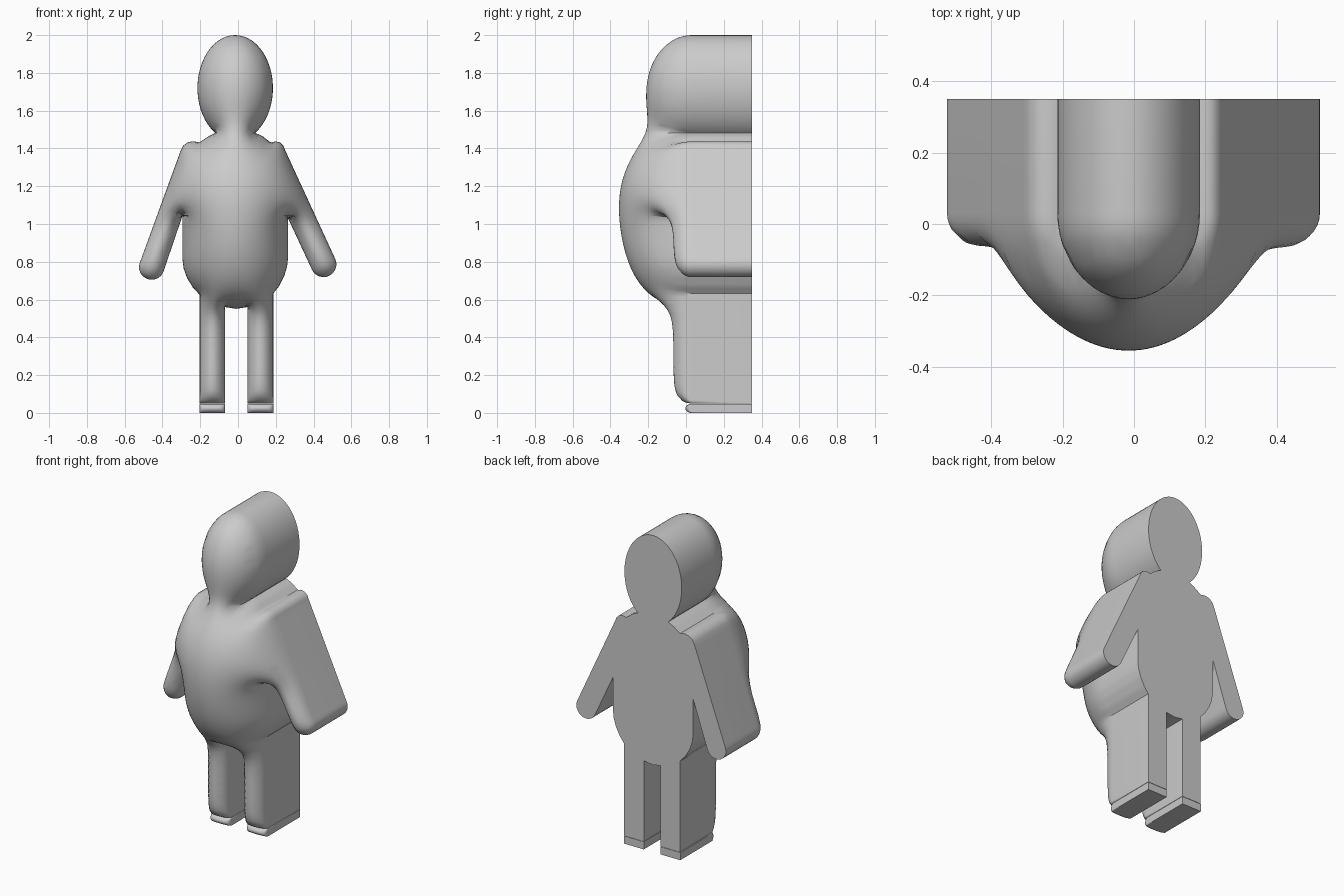
import bpy, bmesh, math
from mathutils import Vector
from mathutils.geometry import delaunay_2d_cdt

if "Cube" in bpy.data.objects:
    bpy.data.objects.remove(bpy.data.objects["Cube"])

BASE_Y, BACK_Y = 0.03, 0.35   # where the puffed front begins, and the flat back


def arc(cx, cz, rx, rz, a0, a1, n):
    return [(cx + rx * math.cos(math.radians(a0 + (a1 - a0) * i / n)),
             cz + rz * math.sin(math.radians(a0 + (a1 - a0) * i / n))) for i in range(n + 1)]


def resample(points, step):
    out = []
    for i, p in enumerate(points):
        a, b = Vector(p), Vector(points[(i + 1) % len(points)])
        n = max(1, math.ceil((b - a).length / step))
        out += [a.lerp(b, k / n) for k in range(n)]
    return out


def edge_distance(p, loop):
    """Distance to the outline, negative outside."""
    best, inside = 1e9, False
    px, pz = p
    ax, az = loop[-1]
    for bx, bz in loop:
        dx, dz = bx - ax, bz - az
        t = max(0, min(1, ((px - ax) * dx + (pz - az) * dz) / (dx * dx + dz * dz)))
        best = min(best, (px - ax - t * dx) ** 2 + (pz - az - t * dz) ** 2)
        if (az > pz) != (bz > pz) and px < ax + (pz - az) * dx / dz:
            inside = not inside
        ax, az = bx, bz
    return math.sqrt(best) * (1 if inside else -1)


def fill_points(loop, step, rings):
    pts, n = [], len(loop)
    for d in rings:
        for i in range(n):
            t = loop[(i + 1) % n] - loop[i - 1]
            q = loop[i] + Vector((-t.y, t.x)).normalized() * d
            if edge_distance(q, [tuple(v) for v in loop]) > 0.93 * d:
                pts.append(q)
    flat = [tuple(v) for v in loop]
    x0, x1 = min(v[0] for v in flat), max(v[0] for v in flat)
    z0, z1 = min(v[1] for v in flat), max(v[1] for v in flat)
    for r in range(int((z1 - z0) / step) + 1):
        for c in range(int((x1 - x0) / step) + 1):
            q = Vector((x0 + (c + 0.5 * (r % 2)) * step, z0 + r * step))
            if edge_distance(q, flat) > rings[-1] + 0.6 * step:
                pts.append(q)
    return pts


def puff_heights(verts, faces, fixed):
    """Membrane over the outline: solve laplacian(u) = -4, height = sqrt(u)."""
    n = len(verts)
    nbr, load = [dict() for _ in range(n)], [0.0] * n
    for f in faces:
        for k in range(3):
            i, j, o = f[k], f[(k + 1) % 3], f[(k + 2) % 3]
            a, b = verts[i] - verts[o], verts[j] - verts[o]
            cr = abs(a.x * b.y - a.y * b.x)
            w = a.dot(b) / max(cr, 1e-10) / 2
            nbr[i][j] = nbr[i].get(j, 0) + w
            nbr[j][i] = nbr[j].get(i, 0) + w
            load[o] += 4 * cr / 6
    rows = [(i, list(nbr[i].items()), sum(nbr[i].values()))
            for i in range(n) if i not in fixed and nbr[i]]
    u = [0.0] * n
    for _ in range(300):
        for i, ws, tot in rows:
            s = load[i]
            for j, w in ws:
                s += w * u[j]
            u[i] += 1.85 * (s / tot - u[i])
    return [math.sqrt(max(v, 0)) for v in u]


def puffed_part(name, outline, step, rings):
    loop = resample(outline, step)
    n = len(loop)
    pts = loop + fill_points(loop, step * 1.2, rings)
    verts, _, faces, orig, _, _ = delaunay_2d_cdt(pts, [], [list(range(n))], 1, 1e-6)
    rim = {o: i for i, src in enumerate(orig) for o in src if o < n}
    heights = puff_heights(verts, faces, set(rim.values()))
    bm = bmesh.new()
    front = [bm.verts.new((v.x, BASE_Y - h, v.y)) for v, h in zip(verts, heights)]
    for f in faces:
        bm.faces.new([front[i] for i in f])
    # straight walls and flat back
    back = [bm.verts.new((p.x, BACK_Y, p.y)) for p in loop]
    for i in range(n):
        j = (i + 1) % n
        bm.faces.new((front[rim[j]], front[rim[i]], back[i], back[j]))
    bm.faces.new(back[::-1])
    bmesh.ops.recalc_face_normals(bm, faces=bm.faces)
    mesh = bpy.data.meshes.new(name)
    bm.to_mesh(mesh)
    bm.free()
    ob = bpy.data.objects.new(name, mesh)
    bpy.context.collection.objects.link(ob)
    bpy.ops.object.select_all(action='DESELECT')
    ob.select_set(True)
    bpy.context.view_layer.objects.active = ob
    bpy.ops.object.shade_smooth_by_angle(angle=math.radians(35))


# body outline, counter-clockwise from the right side of the neck
outline = arc(-0.015, 1.72, 0.20, 0.28, -58, 238, 44)                       # head
outline += [(-0.16, 1.462), (-0.205, 1.432), (-0.235, 1.438), (-0.265, 1.433),
            (-0.29, 1.415), (-0.305, 1.385)]                                # left shoulder
outline += arc(-0.457, 0.772, 0.067, 0.067, 163, 343, 14)                   # left hand
outline += [(-0.295, 1.04), (-0.295, 0.82), (-0.288, 0.765), (-0.27, 0.715),
            (-0.24, 0.665), (-0.203, 0.625)]                                # left side
outline += [(-0.203, 0.05), (-0.068, 0.05), (-0.068, 0.56), (-0.01, 0.551),
            (0.05, 0.56), (0.05, 0.05), (0.187, 0.05), (0.187, 0.632)]      # legs
outline += [(0.217, 0.67), (0.245, 0.725), (0.26, 0.775), (0.265, 0.82),
            (0.265, 1.03)]                                                  # right side
outline += arc(0.453, 0.787, 0.068, 0.068, 203, 383, 14)                    # right hand
outline += [(0.25, 1.39), (0.24, 1.415), (0.222, 1.432), (0.20, 1.437),
            (0.172, 1.432), (0.13, 1.465)]                                  # right shoulder
puffed_part("body", outline, 0.018, [0.0015, 0.006, 0.014])

# feet
for name, x0, x1 in (("left_foot", -0.205, -0.068), ("right_foot", 0.05, 0.187)):
    puffed_part(name, [(x0, 0), (x1, 0), (x1, 0.048), (x0, 0.048)], 0.006,
                [0.0006, 0.0025, 0.006])
